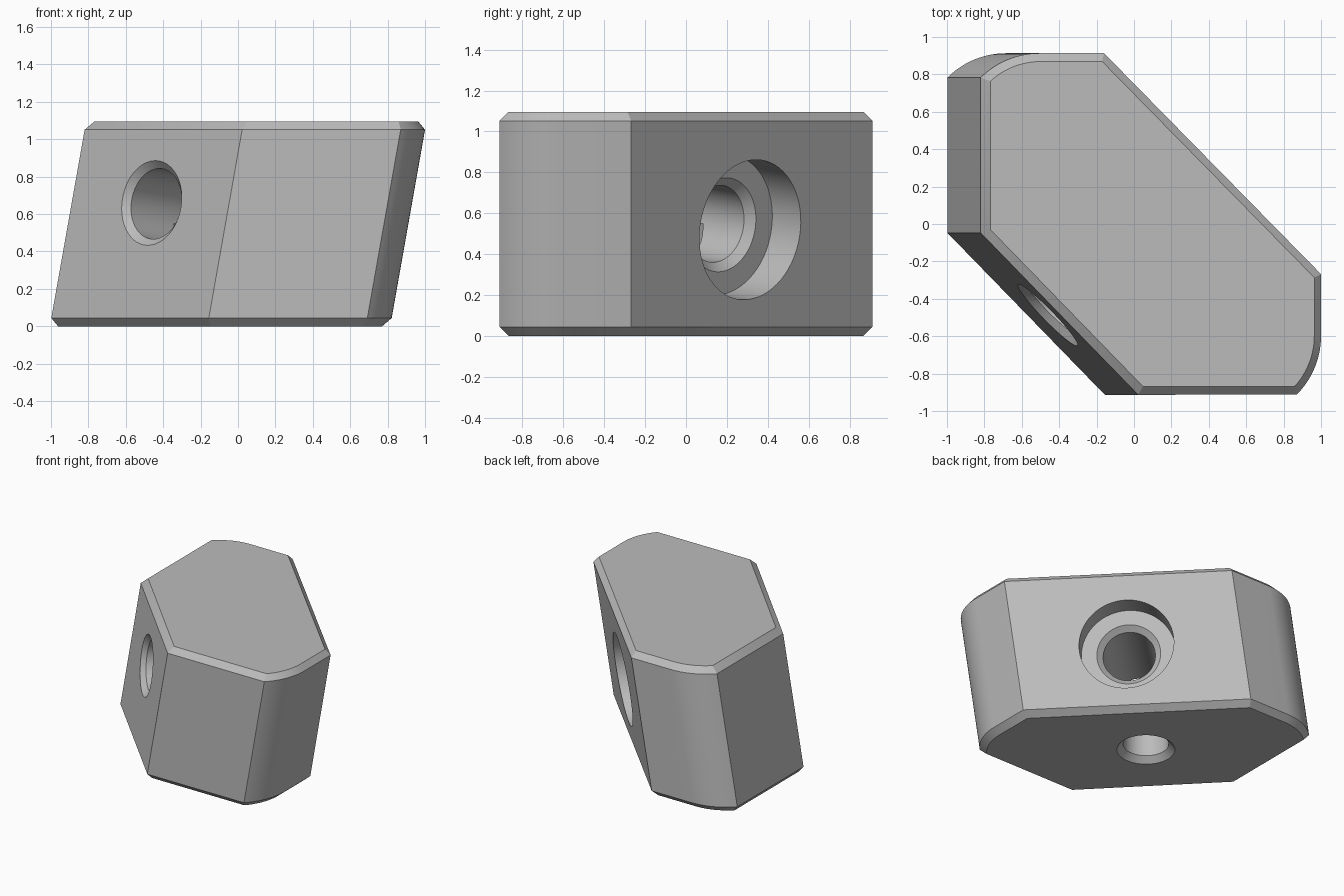
import bpy, bmesh, math
from mathutils import Matrix, Vector

cube = bpy.data.objects.get("Cube")
if cube:
    bpy.data.objects.remove(cube, do_unlink=True)

HEIGHT, CHAMFER, LEAN = 1.095, 0.044, 0.177

grey = bpy.data.materials.new("plain_grey")
grey.use_nodes = True
grey.diffuse_color = (0.5, 0.5, 0.5, 1)
grey.node_tree.nodes["Principled BSDF"].inputs["Base Color"].default_value = (0.5, 0.5, 0.5, 1)


def make_object(name, bm):
    bmesh.ops.recalc_face_normals(bm, faces=bm.faces[:])
    mesh = bpy.data.meshes.new(name)
    bm.to_mesh(mesh)
    bm.free()
    mesh.materials.append(grey)
    obj = bpy.data.objects.new(name, mesh)
    bpy.context.collection.objects.link(obj)
    return obj


def arc(cx, cy, radius, start, end, steps=14):
    angles = [math.radians(start + (end - start) * i / steps) for i in range(steps + 1)]
    return [(cx + radius * math.cos(a), cy + radius * math.sin(a)) for a in angles]


def lathe_cutter(name, profile, origin, axis, sides=64):
    """Closed turned solid from (distance along axis, radius) pairs."""
    bm = bmesh.new()
    rings = [[bm.verts.new((r * math.cos(math.tau * i / sides),
                            r * math.sin(math.tau * i / sides), d))
              for i in range(sides)] for d, r in profile]
    for low, high in zip(rings, rings[1:]):
        for i in range(sides):
            j = (i + 1) % sides
            bm.faces.new((low[i], low[j], high[j], high[i]))
    bm.faces.new(rings[0])
    bm.faces.new(rings[-1])
    turn = Vector(axis).to_track_quat('Z', 'Y').to_matrix().to_4x4()
    bm.transform(Matrix.Translation(origin) @ turn)
    cutter = make_object(name, bm)
    cutter.hide_render = True
    return cutter


# Leaning block: outline extruded, rims chamfered, then sheared
outline = [(-0.82, -0.047), (0.022, -0.913)]
outline += arc(0.555, -0.598, 0.445, -45, 0)
outline += [(1.0, -0.268), (-0.16, 0.913)]
outline += arc(-0.505, 0.468, 0.445, 90, 135)
bm = bmesh.new()
base = bm.faces.new([bm.verts.new((x, y, 0)) for x, y in outline])
top = bmesh.ops.extrude_face_region(bm, geom=[base])["geom"]
bmesh.ops.translate(bm, verts=[v for v in top if isinstance(v, bmesh.types.BMVert)],
                    vec=(0, 0, HEIGHT))
bmesh.ops.recalc_face_normals(bm, faces=bm.faces[:])
rims = [e for e in bm.edges if abs(e.verts[0].co.z - e.verts[1].co.z) < 0.01]
bmesh.ops.bevel(bm, geom=rims, offset=CHAMFER, segments=1, affect='EDGES', clamp_overlap=False)
for v in bm.verts:
    v.co.x += LEAN * (v.co.z - HEIGHT + CHAMFER)
block = make_object("leaning_block", bm)

# Cross bore: chamfered exit, countersunk entry and wide counterbore
start, end = Vector((-0.465, -0.486, 0.66)), Vector((0.345, 0.324, 0.517))
length = (end - start).length
bore = lathe_cutter("bore_cutter", [
    (-0.1, 0.33), (0.04, 0.19), (length - 0.25, 0.19), (length - 0.21, 0.232),
    (length - 0.21, 0.345), (length + 0.2, 0.345)], start, end - start)

# Chamfered hole in the underside, reaching the bore
screw = lathe_cutter("underside_cutter", [
    (-0.1, 0.31), (0.045, 0.165), (0.55, 0.165)], Vector((-0.18, -0.08, 0)), (0, 0, 1))

bpy.context.view_layer.objects.active = block
for cutter in (bore, screw):
    mod = block.modifiers.new("cut", 'BOOLEAN')
    mod.operation, mod.solver, mod.object = 'DIFFERENCE', 'EXACT', cutter
    bpy.ops.object.modifier_apply(modifier=mod.name)
    bpy.data.objects.remove(cutter, do_unlink=True)

bpy.ops.object.select_all(action='DESELECT')
block.select_set(True)
bpy.ops.object.shade_smooth_by_angle(angle=math.radians(30))
